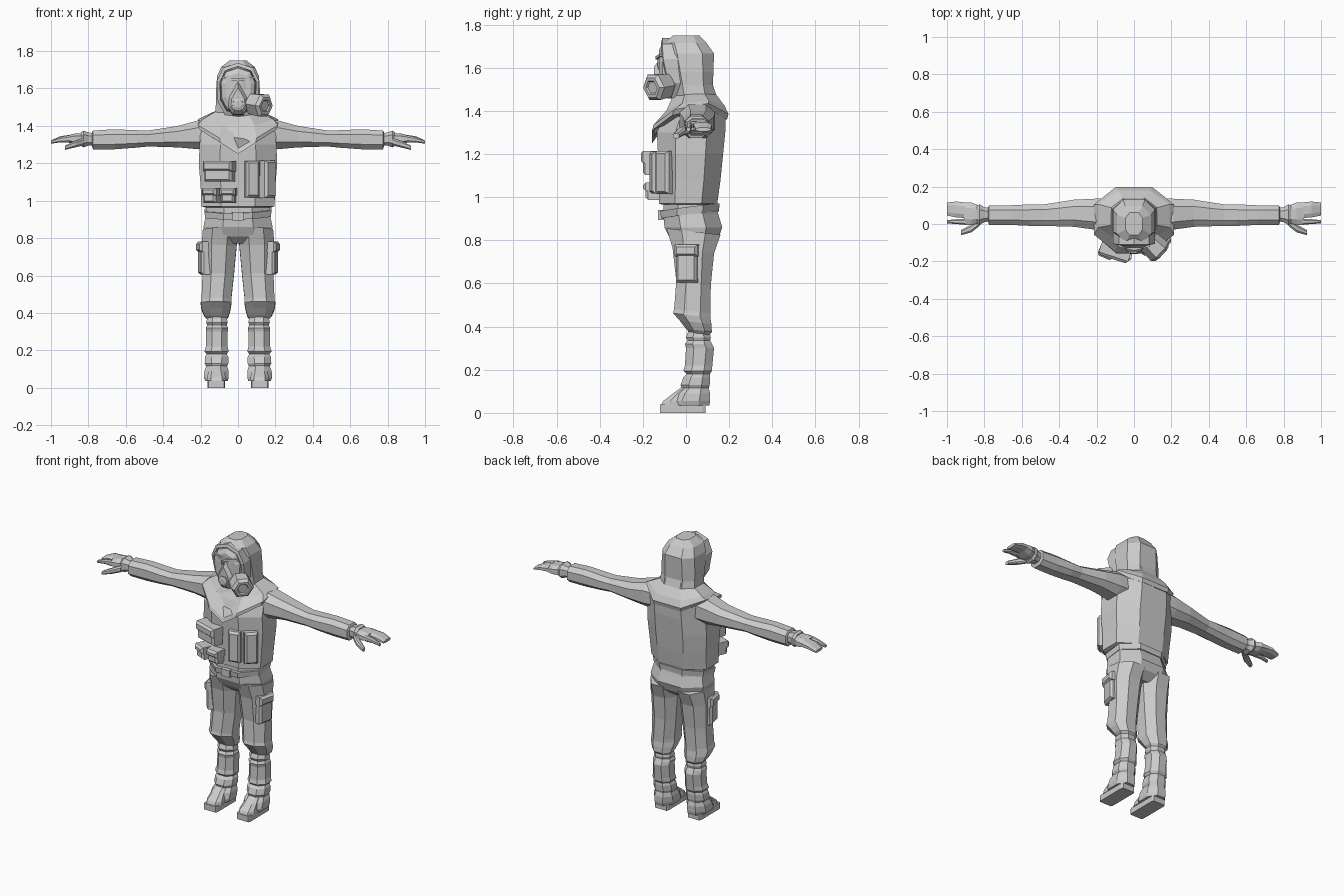
import bpy, bmesh, math
from mathutils import Vector, Matrix

grey = bpy.data.materials.new("light grey")
grey.diffuse_color = (0.6, 0.6, 0.6, 1)


def finish(name, bm, mirror=False):
    bmesh.ops.recalc_face_normals(bm, faces=bm.faces)
    me = bpy.data.meshes.new(name)
    bm.to_mesh(me)
    bm.free()
    me.materials.append(grey)
    ob = bpy.data.objects.new(name, me)
    bpy.context.collection.objects.link(ob)
    if mirror:
        ob.modifiers.new("mirror", 'MIRROR')
    return ob


def loft(name, rings, mirror=False, matrix=None):
    """Skin a list of equal-length point rings and cap both ends."""
    bm = bmesh.new()
    loops = [[bm.verts.new(p) for p in r] for r in rings]
    n = len(rings[0])
    for a, b in zip(loops, loops[1:]):
        for i in range(n):
            j = (i + 1) % n
            bm.faces.new((a[i], a[j], b[j], b[i]))
    bm.faces.new(loops[0])
    bm.faces.new(loops[-1])
    if matrix:
        bm.transform(matrix)
    return finish(name, bm, mirror)


def section(a0, a1, b0, b1, c=0.28):
    """Chamfered rectangle with a middle point at front and back."""
    ca, cb, m = (a1 - a0) * c, (b1 - b0) * c, (a0 + a1) / 2
    return [(a0 + ca, b0), (m, b0), (a1 - ca, b0), (a1, b0 + cb), (a1, b1 - cb),
            (a1 - ca, b1), (m, b1), (a0 + ca, b1), (a0, b1 - cb), (a0, b0 + cb)]


def up(rows, c=0.28, zf=None):
    """Rings stacked along z from rows of z, x0, x1, y0, y1."""
    return [[(x, y, z + (zf(x, y) if zf else 0)) for x, y in section(x0, x1, y0, y1, c)]
            for z, x0, x1, y0, y1 in rows]


def along(rows, c=0.25):
    """Rings along x from rows of x, y0, y1, z0, z1."""
    return [[(x, y, z) for y, z in section(y0, y1, z0, z1, c)] for x, y0, y1, z0, z1 in rows]


def sym(rows):
    return [(z, -w, w, f, b) for z, w, f, b in rows]


def front_rings(outline, steps, centre):
    """Rings of an x-z outline scaled about a centre, from steps of y, scale."""
    return [[(x * s, y, centre + (z - centre) * s) for x, z in outline] for y, s in steps]


# Jacket body, with an overhanging hem
loft("jacket", up(sym([(0.965, .18, -.11, .135), (0.97, .195, -.125, .145), (1.08, .20, -.125, .16),
     (1.2, .21, -.13, .172), (1.3, .205, -.135, .182), (1.38, .20, -.10, .185),
     (1.43, .17, -.07, .16), (1.47, .11, -.05, .13)]), .27))

# Shoulder cape with a pointed chest flap
cape = up(sym([(1.36, .205, -.157, .19), (1.385, .215, -.15, .197), (1.425, .19, -.09, .178),
               (1.475, .12, -.06, .14), (1.52, .115, -.055, .125)]), .27)
for ring, drop in zip(cape, (1, 1, .45, .1, 0)):
    for i, d in ((0, -.05), (1, -.11), (2, -.05), (3, .02), (9, .02), (4, .05), (8, .05)):
        x, y, z = ring[i]
        ring[i] = (x, y, z + d * drop)
loft("shoulder_cape", cape)

# Hood, leaning forwards at the brow
loft("hood", up(sym([(1.44, .125, -.05, .14), (1.52, .118, -.06, .125), (1.58, .118, -.075, .127),
     (1.665, .112, -.095, .13), (1.715, .09, -.10, .095), (1.75, .045, -.06, .062)]), .24))

# Hood rim around the face
face = [(0, 1.737), (.08, 1.71), (.113, 1.64), (.108, 1.53), (.07, 1.46), (0, 1.445),
        (-.07, 1.46), (-.108, 1.53), (-.113, 1.64), (-.08, 1.71)]
rim = front_rings(face, [(-.03, 1.0), (-.11, 1.0), (-.115, .86), (-.07, .84)], 1.6)
for r in rim:
    for i, (x, y, z) in enumerate(r):
        r[i] = (x, y + max(0, 1.66 - z) * .22, z)
loft("hood_rim", rim)

# Gas mask: face plate, lenses, bridge and muzzle
loft("mask_plate", front_rings(face, [(-.06, .86), (-.11, .8), (-.125, .6)], 1.6))
lens = [(.014, 1.602), (.04, 1.582), (.074, 1.59), (.084, 1.625), (.07, 1.655), (.02, 1.645)]
for name, grow, y in (("lens_frame", 1.0, -.132), ("lens", .78, -.136)):
    loft(name, [[(.05 + (x - .05) * grow, yy + abs(x) * .25, 1.62 + (z - 1.62) * grow)
                 for x, z in lens] for yy in (-.09, y)], True)
loft("brow_bar", [[(0, y, 1.638), (.085, y + .02, 1.652), (.085, y + .02, 1.664), (0, y, 1.652)]
                  for y in (-.10, -.142)], True)
nose = [(0, 1.63), (.018, 1.60), (.045, 1.55), (.05, 1.50), (.025, 1.465), (-.025, 1.465),
        (-.05, 1.50), (-.045, 1.55), (-.018, 1.60)]
loft("muzzle", front_rings(nose, [(-.05, 1.15), (-.125, 1.05), (-.148, .75)], 1.53))
loft("muzzle_valve", [[(r * math.cos(a * math.pi / 3), y, 1.515 + r * math.sin(a * math.pi / 3))
                       for a in range(6)] for y, r in ((-.12, .035), (-.155, .032), (-.16, .02))])

# Hexagonal filter canister pointing forwards and outwards
axis = Vector((.72, -.68, -.12)).normalized()
turn = Matrix.Translation((.112, -.125, 1.513)) @ axis.to_track_quat('Z', 'Y').to_matrix().to_4x4()
loft("filter", [[(r * math.cos(a * math.pi / 3), r * math.sin(a * math.pi / 3), h) for a in range(6)]
                for h, r in ((-.07, .03), (-.045, .062), (.035, .068), (.052, .052),
                             (.052, .036), (.044, .030))], matrix=turn)

# Sleeves
loft("sleeve", along([(.14, -.035, .135, 1.28, 1.43), (.21, -.03, .135, 1.275, 1.43),
     (.32, -.015, .13, 1.285, 1.40), (.48, -.01, .105, 1.29, 1.375), (.55, -.01, .105, 1.283, 1.377),
     (.66, -.005, .10, 1.275, 1.382), (.775, -.005, .10, 1.275, 1.375), (.78, .01, .09, 1.29, 1.365)]), True)

# Gloves: cuff, palm, finger groups and thumb
loft("glove_cuff", along([(.765, .015, .085, 1.295, 1.36), (.80, .01, .09, 1.295, 1.365),
     (.825, -.005, .105, 1.285, 1.375), (.84, .005, .10, 1.295, 1.365)]), True)
loft("palm", along([(.82, .005, .095, 1.30, 1.36), (.87, -.005, .115, 1.30, 1.36),
     (.91, -.005, .115, 1.312, 1.35)]), True)
loft("fingers", along([(.90, .032, .115, 1.312, 1.352), (.95, .035, .12, 1.312, 1.345),
     (1.0, .045, .115, 1.305, 1.322)]), True)
loft("index_finger", along([(.90, -.005, .028, 1.312, 1.35), (.95, 0, .026, 1.312, 1.34),
     (1.0, .003, .02, 1.305, 1.322)]), True)
loft("thumb", along([(.825, -.01, .035, 1.295, 1.335), (.87, -.045, -.002, 1.285, 1.32),
     (.925, -.06, -.033, 1.272, 1.295)]), True)

# Trousers: seat, then legs with a baggy knee cuff
loft("trouser_seat", up(sym([(.77, .10, -.03, .10), (.81, .175, -.075, .15), (.86, .185, -.10, .168),
     (.92, .172, -.105, .15), (.98, .17, -.105, .135)])))
loft("trouser_leg", up([(.37, .06, .165, .015, .11), (.385, .05, .18, 0, .12), (.42, .04, .195, -.03, .118),
     (.45, .035, .20, -.06, .113), (.47, .036, .195, -.055, .113), (.60, .022, .19, -.045, .115),
     (.75, .008, .195, -.062, .13), (.84, 0, .188, -.09, .16)],
     zf=lambda x, y: -.12 * (y - .04)), True)

# Belt, dipping to the front with a buckle
loft("belt", up(sym([(.915, .175, -.115, .152), (.95, .18, -.12, .156)]),
     zf=lambda x, y: .13 * y + .02 * x))
loft("belt_buckle", [[(-.03, y, .895), (.03, y, .895), (.03, y, .94), (-.03, y, .94)] for y in (-.10, -.13)])

# Boots with wrinkled gaiters, and flat soles
loft("boot_shaft", up([(.39, .065, .16, .015, .105), (.35, .055, .17, .0, .115), (.335, .06, .165, .008, .112),
     (.32, .052, .172, -.004, .12), (.30, .055, .17, 0, .13), (.22, .055, .172, -.005, .122),
     (.195, .05, .18, -.012, .12), (.18, .06, .168, .004, .11), (.165, .052, .176, -.012, .112),
     (.13, .052, .178, -.025, .11), (.115, .058, .17, -.02, .105), (.09, .05, .18, -.05, .112),
     (.055, .05, .182, -.07, .112), (.035, .055, .175, -.07, .108)]), True)
loft("boot_toe", up([(.035, .065, .165, -.115, .05), (.055, .065, .165, -.105, .05),
     (.09, .075, .158, -.06, .05), (.12, .08, .15, -.02, .05)], .2), True)
loft("sole", up([(0, .07, .162, -.12, .09), (.038, .07, .162, -.12, .09)], .06), True)


def pouch(name, place, size, angle, flap=0.0, mirror=False):
    """Bevel-fronted box facing -y, turned about z, with an optional lid."""
    m = Matrix.Translation(place) @ Matrix.Rotation(math.radians(angle), 4, 'Z')
    w, d, h = (v / 2 for v in size)

    def box(part, z0, z1, g, front):
        rings = [[(sx * (w + g - i), y, z) for sx, z in
                  ((-1, z0 + i), (1, z0 + i), (1, z1 - i), (-1, z1 - i))]
                 for y, i in ((d, 0), (front + .014, 0), (front, .012))]
        loft(part, rings, mirror, m)
    box(name, -h, h, 0, -d)
    if flap:
        box(name + "_flap", h - flap, h + .006, .005, -d - .01)


# Chest pouches
pouch("wide_pouch", (-.10, -.145, 1.155), (.155, .07, .105), -18, .05)
pouch("small_pouch_outer", (-.14, -.135, 1.025), (.075, .08, .075), -24, .035)
pouch("small_pouch_inner", (-.052, -.15, 1.025), (.075, .07, .075), -8, .035)
pouch("magazine_pouch_inner", (.075, -.135, 1.115), (.075, .06, .195), 14)
pouch("magazine_pouch_outer", (.16, -.098, 1.115), (.08, .055, .2), 46)

# Thigh pockets
pouch("thigh_pocket", (.183, .005, .69), (.10, .045, .17), 78, .05, True)
